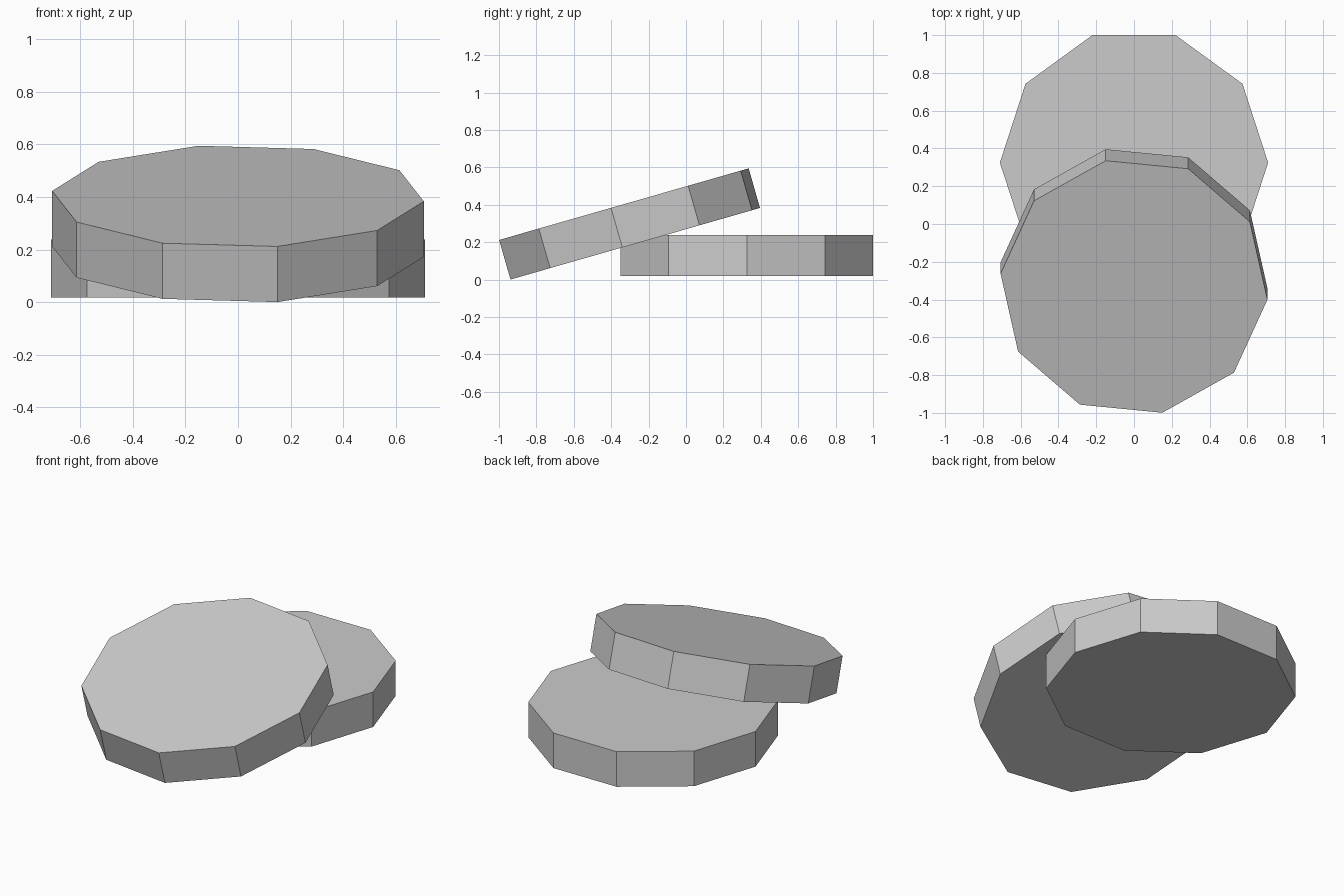
import bpy
from math import radians, sin, cos
from mathutils import Matrix

cube = bpy.data.objects.get("Cube")
if cube:
    bpy.data.objects.remove(cube, do_unlink=True)

RADIUS = 0.71
THICKNESS = 0.22
TILT = radians(16)

# Single grey material
grey = bpy.data.materials.new("light_grey")
grey.use_nodes = True
colour = (0.6, 0.6, 0.6, 1)
grey.diffuse_color = colour
grey.node_tree.nodes["Principled BSDF"].inputs["Base Color"].default_value = colour


def make_disc(name, location, tilt, spin):
    """Ten-sided flat disc, with a corner on +x before it is spun and tilted."""
    bpy.ops.mesh.primitive_cylinder_add(vertices=10, radius=RADIUS, depth=THICKNESS)
    disc = bpy.context.object
    disc.name = name
    # The primitive's first corner is on +y, a quarter turn from +x
    disc.data.transform(Matrix.Rotation(spin - radians(90), 4, "Z"))
    disc.location = location
    disc.rotation_euler.x = tilt
    disc.data.materials.append(grey)
    return disc


# Flat disc at the back
make_disc("lower_disc", (0, 0.325, 0.128), 0, 0)

# Disc leaning on it, its top face centred at (0, -0.332, 0.403)
half = THICKNESS / 2
make_disc("leaning_disc",
          (0, -0.332 + half * sin(TILT), 0.403 - half * cos(TILT)),
          TILT, radians(-5.8))
